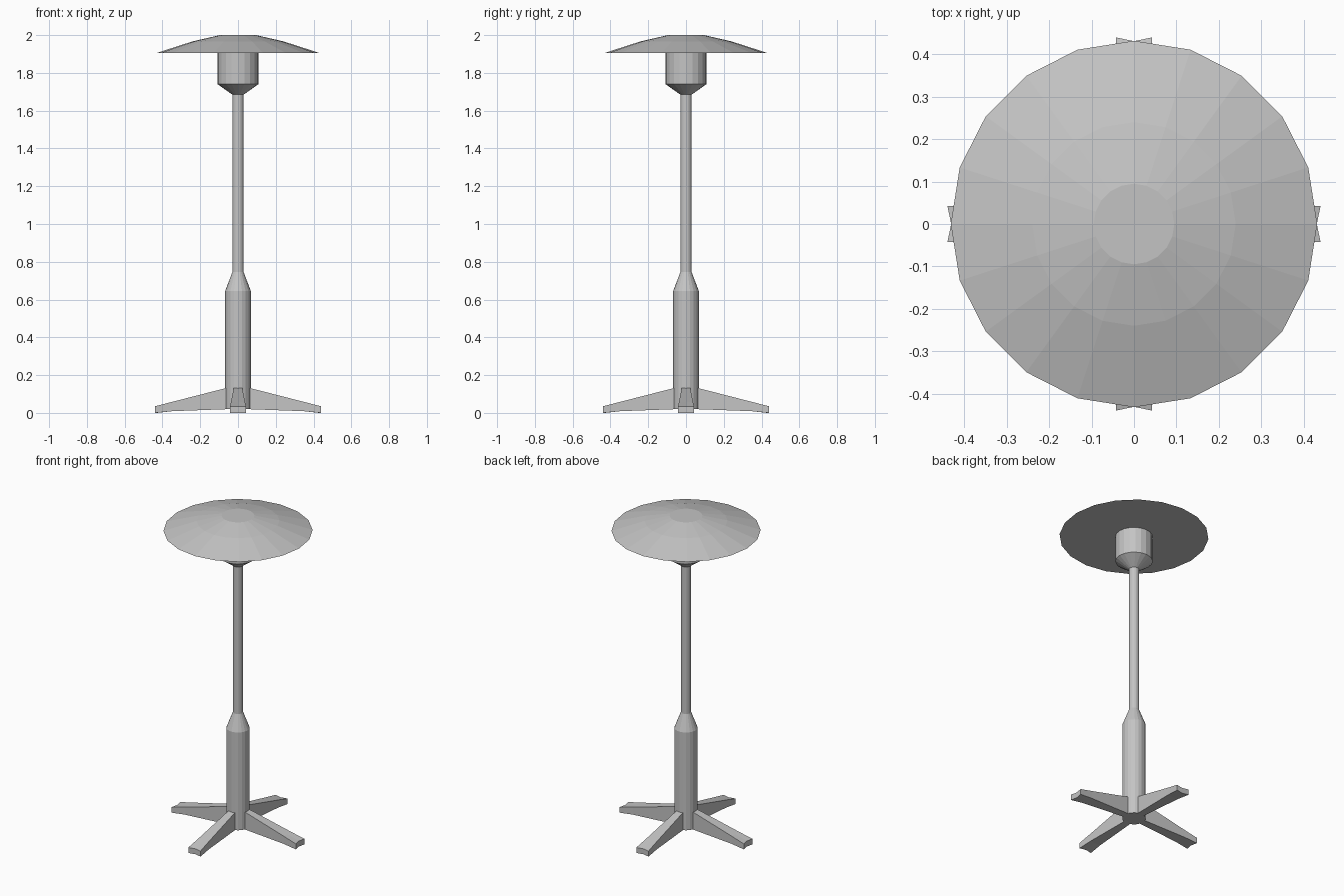
import bpy, bmesh, math

SIDES = 20

cube = bpy.data.objects.get("Cube")
if cube:
    bpy.data.objects.remove(cube, do_unlink=True)

# Single grey finish
grey = bpy.data.materials.new("plain_grey")
grey.use_nodes = True
grey.diffuse_color = (0.55, 0.55, 0.55, 1)
grey.node_tree.nodes["Principled BSDF"].inputs["Base Color"].default_value = grey.diffuse_color


def add_object(name, bm):
    bmesh.ops.recalc_face_normals(bm, faces=bm.faces)
    mesh = bpy.data.meshes.new(name)
    bm.to_mesh(mesh)
    bm.free()
    mesh.materials.append(grey)
    obj = bpy.data.objects.new(name, mesh)
    bpy.context.collection.objects.link(obj)
    return obj


def skin(bm, rings):
    """Join closed rings of vertices and cap both ends."""
    for low, high in zip(rings, rings[1:]):
        n = len(low)
        for i in range(n):
            j = (i + 1) % n
            bm.faces.new((low[i], low[j], high[j], high[i]))
    bm.faces.new(rings[0])
    bm.faces.new(rings[-1])


def lathe(name, profile):
    bm = bmesh.new()
    rings = []
    for r, z in profile:
        angles = [math.tau * i / SIDES for i in range(SIDES)]
        rings.append([bm.verts.new((r * math.cos(a), r * math.sin(a), z)) for a in angles])
    skin(bm, rings)
    return add_object(name, bm)


# Upright parts, bottom to top
lathe("lower_column", [(0.068, 0.02), (0.068, 0.645), (0.03, 0.745)])
lathe("pole", [(0.03, 0.74), (0.03, 1.69)])
lathe("lamp_socket", [(0.03, 1.685), (0.108, 1.74), (0.108, 1.905)])
lathe("shade", [(0.432, 1.905), (0.24, 1.967), (0.095, 2.0)])


# Tapered legs, widening outward to a shallow notched end
def leg(name, turn):
    bm = bmesh.new()
    rings = []
    # distance out, centre distance, half width, bottom, top
    for x, mid, w, low, top in ((0.05, 0.05, 0.022, 0.02, 0.135),
                                (0.35, 0.35, 0.037, 0.009, 0.058),
                                (0.44, 0.431, 0.043, 0.0, 0.035)):
        section = [(x, -w, low), (mid, 0, low), (x, w, low),
                   (x, w, top), (mid, 0, top), (x, -w, top)]
        rings.append([bm.verts.new(p) for p in section])
    skin(bm, rings)
    add_object(name, bm).rotation_euler.z = turn


for i, side in enumerate(("left", "back", "right", "front")):
    leg(side + "_leg", i * math.pi / 2)
